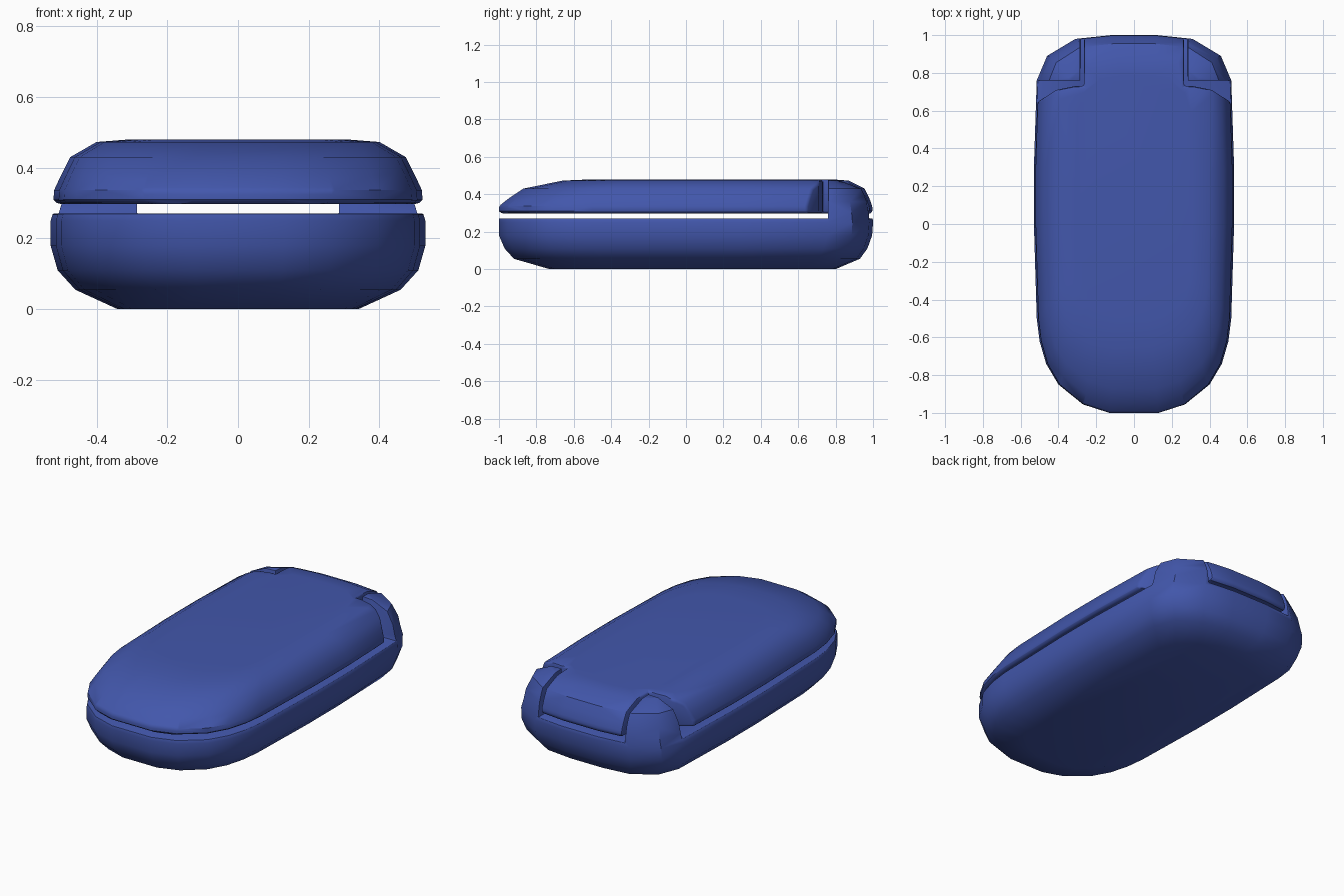
import bpy
import bmesh
from math import radians

cube = bpy.data.objects.get("Cube")
if cube:
    bpy.data.objects.remove(cube, do_unlink=True)

blue = bpy.data.materials.new("blue plastic")
blue.use_nodes = True
colour = (0.055, 0.095, 0.41, 1)
blue.diffuse_color = colour
bsdf = blue.node_tree.nodes["Principled BSDF"]
bsdf.inputs["Base Color"].default_value = colour
bsdf.inputs["Roughness"].default_value = 0.5

HALF_WIDTH = 0.53
# Left half of the plan outline, from front to back
SIDE = [(0.13, -1), (0.27, -0.955), (0.4, -0.85), (0.465, -0.74), (0.5, -0.62),
        (0.515, -0.5), (0.53, 0), (0.53, 0.3), (0.515, 0.76), (0.46, 0.89),
        (0.31, 0.98), (0.12, 1)]
OUTLINE = SIDE + [(-x, y) for x, y in reversed(SIDE)]


def make_object(name, bm):
    bmesh.ops.recalc_face_normals(bm, faces=bm.faces)
    mesh = bpy.data.meshes.new(name)
    bm.to_mesh(mesh)
    bm.free()
    mesh.materials.append(blue)
    ob = bpy.data.objects.new(name, mesh)
    bpy.context.collection.objects.link(ob)
    return ob


def shell(name, rings):
    """Loft the outline through rings of (z, half width, front reach, back reach)."""
    bm = bmesh.new()
    loops = []
    for z, w, front, back in rings:
        loops.append([bm.verts.new((x * w / HALF_WIDTH, y * (front if y < 0 else back), z))
                      for x, y in OUTLINE])
    n = len(OUTLINE)
    for a, b in zip(loops, loops[1:]):
        for i in range(n):
            j = (i + 1) % n
            bm.faces.new((a[i], a[j], b[j], b[i]))
    bm.faces.new(loops[0])
    bm.faces.new(loops[-1])
    return make_object(name, bm)


def prism(name, plan, z0, z1):
    bm = bmesh.new()
    face = bm.faces.new([bm.verts.new((x, y, z0)) for x, y in plan])
    top = bmesh.ops.extrude_face_region(bm, geom=[face])
    verts = [v for v in top["geom"] if isinstance(v, bmesh.types.BMVert)]
    bmesh.ops.translate(bm, verts=verts, vec=(0, 0, z1 - z0))
    return make_object(name, bm)


def activate(ob):
    bpy.ops.object.select_all(action='DESELECT')
    ob.select_set(True)
    bpy.context.view_layer.objects.active = ob


def cut(ob, cutter):
    activate(ob)
    mod = ob.modifiers.new("cut", 'BOOLEAN')
    mod.operation = 'DIFFERENCE'
    mod.solver = 'EXACT'
    mod.object = cutter
    bpy.ops.object.modifier_apply(modifier=mod.name)
    bpy.data.objects.remove(cutter, do_unlink=True)


def finish(ob):
    activate(ob)
    mod = ob.modifiers.new("soft edges", 'BEVEL')
    mod.width = 0.012
    mod.segments = 2
    mod.limit_method = 'ANGLE'
    mod.angle_limit = radians(50)
    bpy.ops.object.modifier_apply(modifier=mod.name)
    bpy.ops.object.shade_smooth_by_angle(angle=radians(35))


# Lower case, with the two hinge knuckles left standing at the rear corners
base = shell("lower_case", [
    (0, 0.34, 0.73, 0.8), (0.055, 0.46, 0.92, 0.93), (0.11, 0.51, 0.97, 0.97),
    (0.18, 0.53, 1, 0.995), (0.25, 0.53, 1, 1), (0.3, 0.515, 1, 0.995),
    (0.36, 0.505, 0.98, 0.985), (0.43, 0.475, 0.87, 0.96),
    (0.473, 0.4, 0.66, 0.87), (0.48, 0.31, 0.5, 0.78)])
knuckle_half = [(0.7, -1.2), (0.7, 0.76), (0.285, 0.76), (0.285, 1.2)]
cut(base, prism("base_cutter",
                knuckle_half + [(-x, y) for x, y in reversed(knuckle_half)], 0.27, 0.6))
finish(base)

# Lid, notched at the rear corners so that a central hinge tab remains
lid = shell("lid", [
    (0.298, 0.515, 0.99, 0.985), (0.31, 0.522, 1, 1), (0.337, 0.52, 1, 0.995),
    (0.38, 0.5, 0.945, 0.98), (0.43, 0.475, 0.87, 0.955),
    (0.473, 0.4, 0.66, 0.87), (0.48, 0.31, 0.5, 0.78)])
notch = [(0.265, 0.73), (0.31, 0.73), (0.41, 0.71), (0.52, 0.64),
         (0.7, 0.64), (0.7, 1.2), (0.265, 1.2)]
for side in (1, -1):
    cut(lid, prism("notch_cutter", [(side * x, y) for x, y in notch], 0.2, 0.6))
finish(lid)
